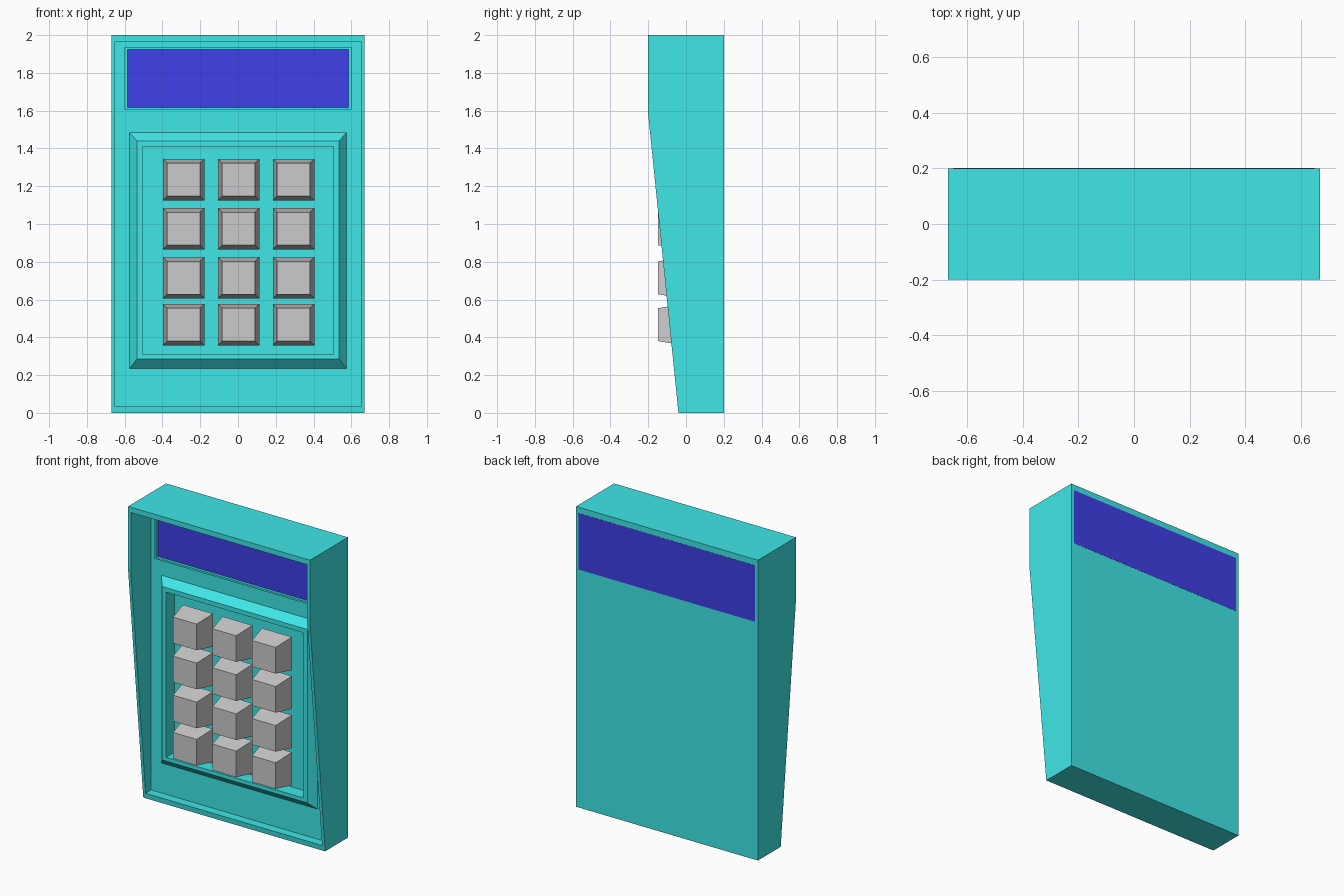
import bpy, bmesh

if "Cube" in bpy.data.objects:
    bpy.data.objects.remove(bpy.data.objects["Cube"])


def material(name, rgb):
    m = bpy.data.materials.new(name)
    m.diffuse_color = (*rgb, 1)
    m.use_nodes = True
    m.node_tree.nodes["Principled BSDF"].inputs["Base Color"].default_value = m.diffuse_color
    return m


TEAL = material("teal_plastic", (0.05, 0.8, 0.8))
BLUE = material("blue_glass", (0.05, 0.05, 0.8))


def finish(name, bm, mat=None):
    bmesh.ops.recalc_face_normals(bm, faces=bm.faces[:])
    me = bpy.data.meshes.new(name)
    bm.to_mesh(me)
    bm.free()
    ob = bpy.data.objects.new(name, me)
    bpy.context.collection.objects.link(ob)
    if mat:
        me.materials.append(mat)
    return ob


def loft(name, rings, mat=None, closed=False):
    """Skin rectangles (cx, cz, half_x, half_z, y); closed joins last to first, else caps."""
    bm = bmesh.new()
    loops = [[bm.verts.new((cx + sx * hx, y, cz + sz * hz))
              for sx, sz in ((-1, -1), (1, -1), (1, 1), (-1, 1))]
             for cx, cz, hx, hz, y in rings]
    pairs = list(zip(loops, loops[1:]))
    if closed:
        pairs.append((loops[-1], loops[0]))
    else:
        bm.faces.new(loops[0])
        bm.faces.new(loops[-1])
    for a, b in pairs:
        for i in range(4):
            j = (i + 1) % 4
            bm.faces.new((a[i], a[j], b[j], b[i]))
    return finish(name, bm, mat)


def box(name, hx, z0, z1, y0, y1, mat=None):
    c, h = (z0 + z1) / 2, (z1 - z0) / 2
    return loft(name, [(0, c, hx, h, y0), (0, c, hx, h, y1)], mat)


def cut(target, cutter):
    mod = target.modifiers.new("cut", "BOOLEAN")
    mod.operation = "DIFFERENCE"
    mod.solver = "EXACT"
    mod.object = cutter
    bpy.context.view_layer.objects.active = target
    bpy.ops.object.modifier_apply(modifier=mod.name)
    bpy.data.objects.remove(cutter)


# Casing: side profile extruded across x, then hollowed from the front
FLOOR, POCKET = 0.015, 0.055
bm = bmesh.new()
profile = [(-0.2, 2), (-0.2, 1.58), (-0.04, 0), (0.2, 0), (0.2, 2)]
face = bm.faces.new([bm.verts.new((-0.67, y, z)) for y, z in profile])
ext = bmesh.ops.extrude_face_region(bm, geom=[face])
bmesh.ops.translate(bm, vec=(1.34, 0, 0),
                    verts=[v for v in ext["geom"] if isinstance(v, bmesh.types.BMVert)])
casing = finish("casing", bm, TEAL)
cut(casing, box("front_cutter", 0.65, 0.035, 1.965, -0.5, FLOOR))
cut(casing, box("pocket_cutter", 0.505, 0.31, 1.41, -0.5, POCKET))

# Bevelled surround of the keypad
loft("keypad_frame", [(0, 0.86, 0.575, 0.625, FLOOR),
                      (0, 0.8625, 0.535, 0.5775, -0.035),
                      (0, 0.86, 0.505, 0.55, -0.035),
                      (0, 0.86, 0.505, 0.55, FLOOR)], TEAL, closed=True)

# Screen bezel, screen and the rear panel behind it
loft("screen_bezel", [(0, 1.77, 0.60, 0.165, FLOOR),
                      (0, 1.77, 0.60, 0.165, -0.026),
                      (0, 1.771, 0.585, 0.154, -0.026),
                      (0, 1.771, 0.585, 0.154, FLOOR)], TEAL, closed=True)
box("screen", 0.585, 1.617, 1.925, -0.008, FLOOR + 0.01, BLUE)
box("rear_panel", 0.65, 1.585, 1.96, 0.15, 0.201, BLUE)

# Tapered keys, three columns by four rows
for r, z in enumerate((1.235, 0.975, 0.715, 0.467)):
    for c, x in enumerate((-0.288, 0.003, 0.294)):
        loft(f"key_{r + 1}_{c + 1}", [(x, z, 0.11, 0.11, -0.01),
                                      (x, z, 0.087, 0.087, -0.148)])
